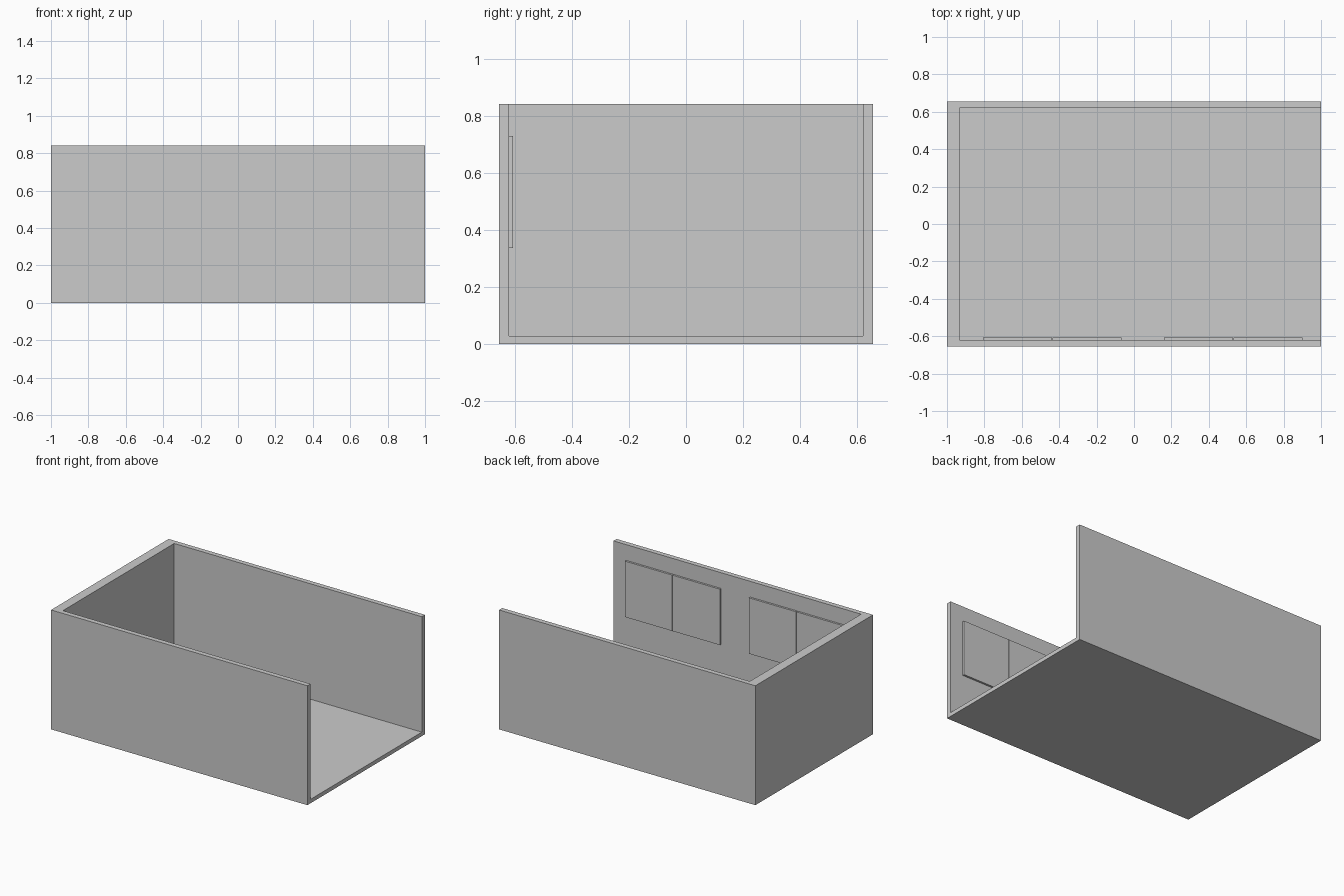
import bpy

if "Cube" in bpy.data.objects:
    bpy.data.objects.remove(bpy.data.objects["Cube"])


def box(name, lo, hi):
    """Axis-aligned box between two corners."""
    bpy.ops.mesh.primitive_cube_add(size=1)
    ob = bpy.context.object
    ob.name = name
    for v in ob.data.vertices:
        v.co = [(a + b) / 2 + c * (b - a) for a, b, c in zip(lo, hi, v.co)]
    ob.data.update()
    return ob


HALF_Y, INNER_Y, HEIGHT, FLOOR = 0.655, 0.62, 0.842, 0.028

# Room shell: floor and three walls, open at the top and the right end
shell = box("room_shell", (-1, -HALF_Y, 0), (1, HALF_Y, HEIGHT))
cutter = box("interior_cutter", (-0.932, -INNER_Y, FLOOR), (1.2, INNER_Y, 1.2))
cut = shell.modifiers.new("interior", 'BOOLEAN')
cut.operation = 'DIFFERENCE'
cut.solver = 'EXACT'
cut.object = cutter
bpy.context.view_layer.objects.active = shell
bpy.ops.object.modifier_apply(modifier=cut.name)
bpy.data.objects.remove(cutter)

# Two pairs of window panels on the inside of the front wall
PANEL_W, GAP = 0.368, 0.004
for side, start in (("left", -0.807), ("right", 0.16)):
    for i in range(2):
        x = start + i * (PANEL_W + GAP)
        box(f"{side}_window_panel_{i + 1}",
            (x, -INNER_Y, 0.337), (x + PANEL_W, -INNER_Y + 0.014, 0.731))
